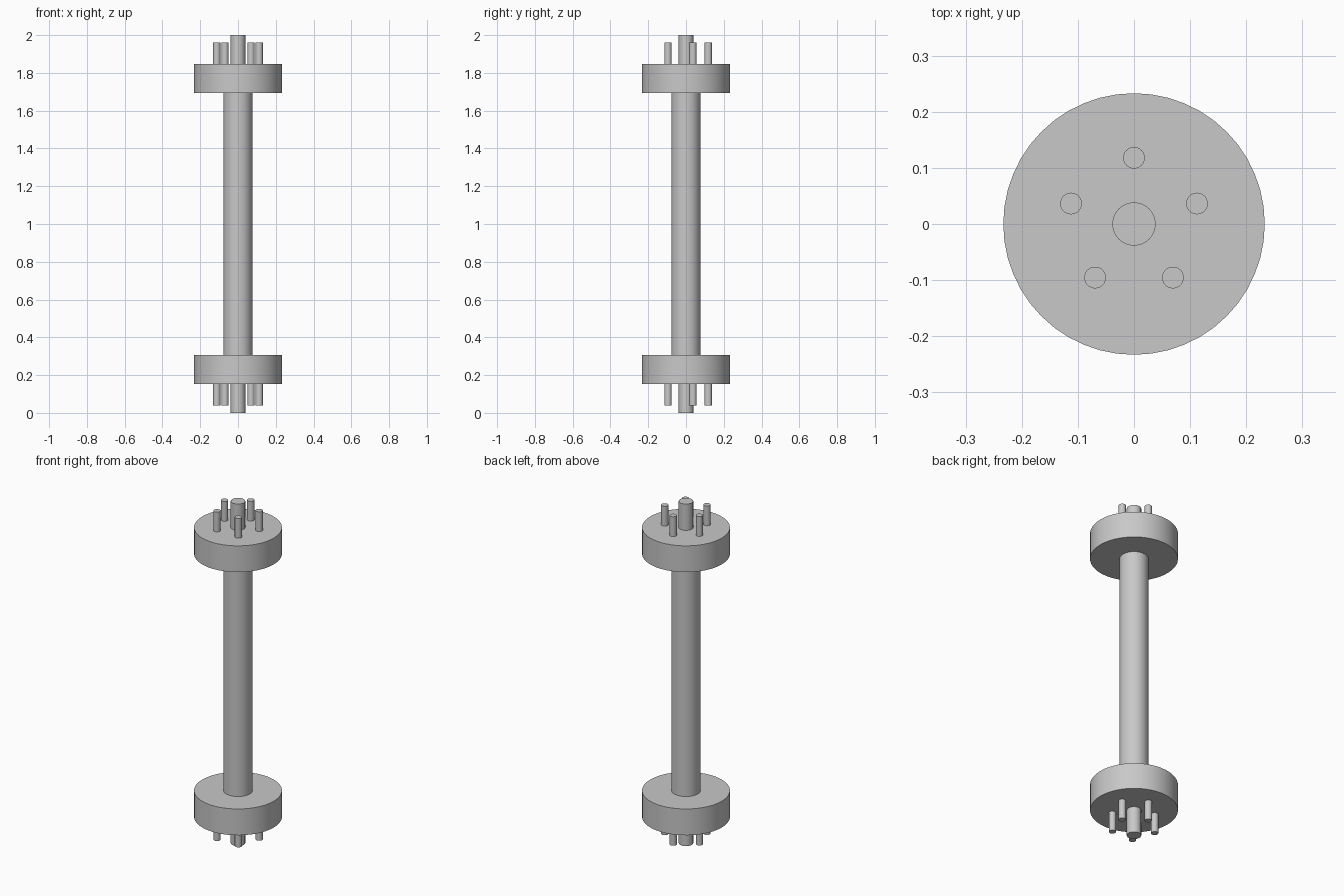
import bpy
from math import cos, sin, pi, radians

cube = bpy.data.objects.get("Cube")
if cube:
    bpy.data.objects.remove(cube, do_unlink=True)

# Single grey metal
metal = bpy.data.materials.new("grey_metal")
metal.use_nodes = True
metal.diffuse_color = (0.58, 0.58, 0.58, 1)
metal.node_tree.nodes["Principled BSDF"].inputs["Base Color"].default_value = (0.58, 0.58, 0.58, 1)


def cylinder(name, radius, z0, z1, x=0, y=0, sides=48):
    bpy.ops.mesh.primitive_cylinder_add(
        vertices=sides, radius=radius, depth=abs(z1 - z0), location=(x, y, (z0 + z1) / 2))
    obj = bpy.context.object
    obj.name = name
    obj.data.materials.append(metal)
    bpy.ops.object.shade_smooth_by_angle(angle=radians(30))


UNIT = 2 / 13      # hub thickness, which sets the axial spacing
PINS = 5
PIN_CIRCLE = 0.118

# Central shaft between the hubs
cylinder("axle_shaft", 0.077, 2 * UNIT, 2 - 2 * UNIT)

# Matching hub, spindle stub and ring of studs at each end
for end, base, way in (("lower", 0, 1), ("upper", 2, -1)):
    def level(d):
        return base + way * d

    cylinder(end + "_hub", 0.233, level(UNIT), level(2 * UNIT))
    cylinder(end + "_spindle", 0.0385, level(0), level(UNIT))
    for i in range(PINS):
        a = pi / 2 + 2 * pi * i / PINS
        cylinder(f"{end}_stud_{i + 1}", 0.0193, level(UNIT / 4), level(UNIT),
                 PIN_CIRCLE * cos(a), PIN_CIRCLE * sin(a), 32)
